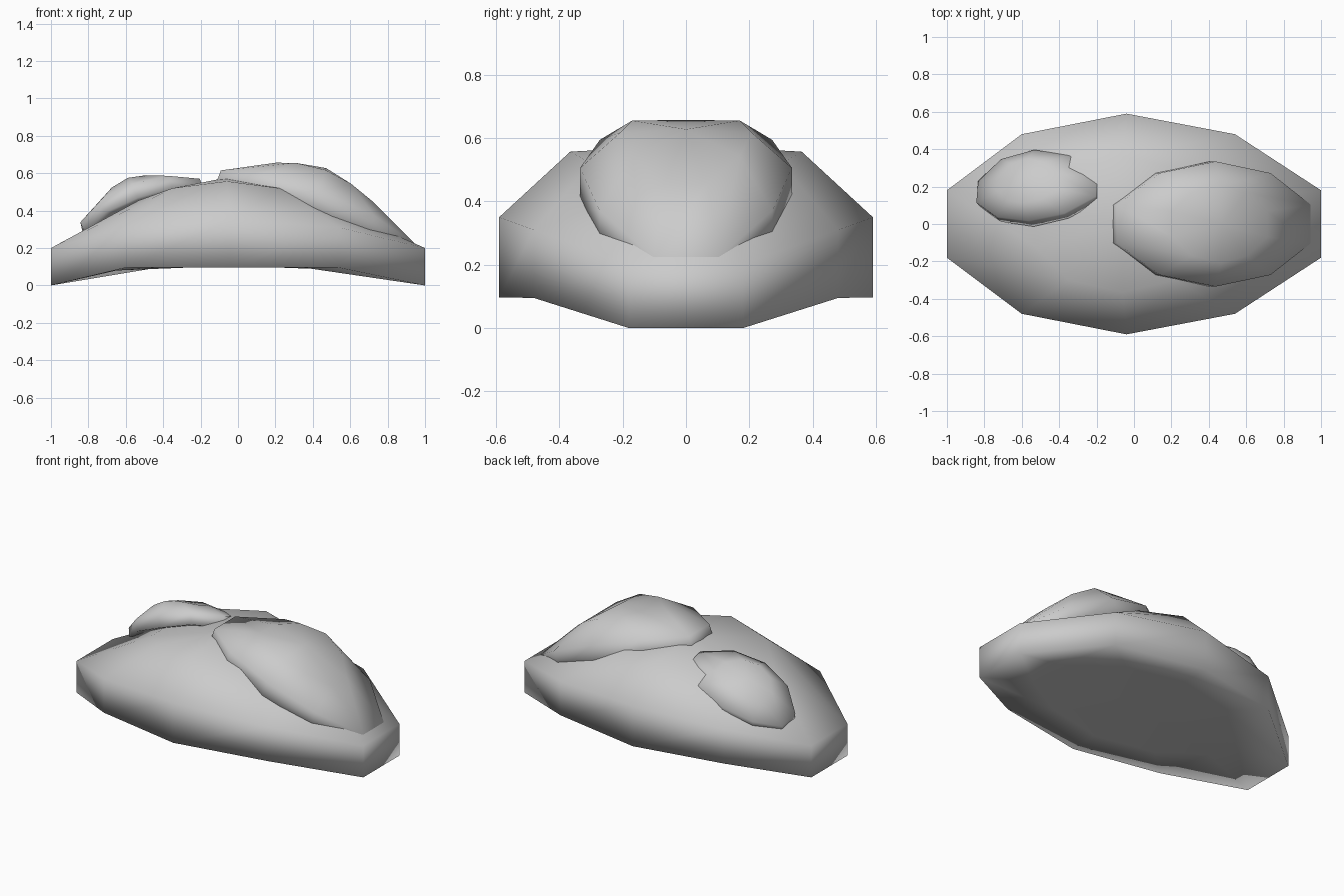
import bpy, bmesh
from math import radians

if "Cube" in bpy.data.objects:
    bpy.data.objects.remove(bpy.data.objects["Cube"])

# Half outlines (x, y, z) on the +y side, from left end to right end
UNDERSIDE = [(-0.65, 0.12, 0.08), (-0.42, 0.32, 0.097), (-0.04, 0.4, 0.1),
             (0.34, 0.32, 0.097), (0.65, 0.12, 0.08)]
BASE = [(-1, 0.18, 0), (-0.6, 0.48, 0.095), (-0.04, 0.59, 0.097),
        (0.54, 0.48, 0.095), (1, 0.18, 0)]
WALL = [(-1, 0.18, 0.2), (-0.6, 0.48, 0.31), (-0.04, 0.59, 0.35),
        (0.54, 0.48, 0.31), (1, 0.18, 0.2)]
CROWN = [(-0.53, 0.12, 0.455), (-0.35, 0.3, 0.52), (-0.06, 0.365, 0.557),
         (0.22, 0.3, 0.52), (0.46, 0.12, 0.44)]


def rock(name, scale=(1, 1, 1), location=(0, 0, 0), roll=0, tilt=0, turn=0):
    """Ten-sided boulder: stacked rings closed by a fan at top and bottom."""
    bm = bmesh.new()
    rings = []
    for half in (UNDERSIDE, BASE, WALL, CROWN):
        full = half[::-1] + [(x, -y, z) for x, y, z in half]
        rings.append([bm.verts.new(p) for p in full])
    for a, b in zip(rings, rings[1:]):
        for i in range(10):
            j = (i + 1) % 10
            bm.faces.new((a[i], a[j], b[j], b[i]))
    for ring, tip in ((rings[0], (-0.04, 0, 0.105)), (rings[-1], (-0.06, 0, 0.576))):
        apex = bm.verts.new(tip)
        for i in range(10):
            bm.faces.new((ring[i], ring[(i + 1) % 10], apex))
    bmesh.ops.recalc_face_normals(bm, faces=bm.faces)
    mesh = bpy.data.meshes.new(name)
    bm.to_mesh(mesh)
    bm.free()
    mesh.shade_smooth()
    obj = bpy.data.objects.new(name, mesh)
    obj.scale = scale
    obj.location = location
    obj.rotation_euler = (radians(roll), radians(tilt), radians(turn))
    bpy.context.collection.objects.link(obj)
    return obj


# Main boulder and two smaller copies leaning on its slopes
rock("main_rock")
rock("large_top_rock", (0.555, 0.567, 0.56), (0.388, 0, 0.314), tilt=20.7)
rock("small_top_rock", (0.34, 0.345, 0.34), (-0.496, 0.165, 0.373),
     roll=-22, tilt=-20, turn=3)
